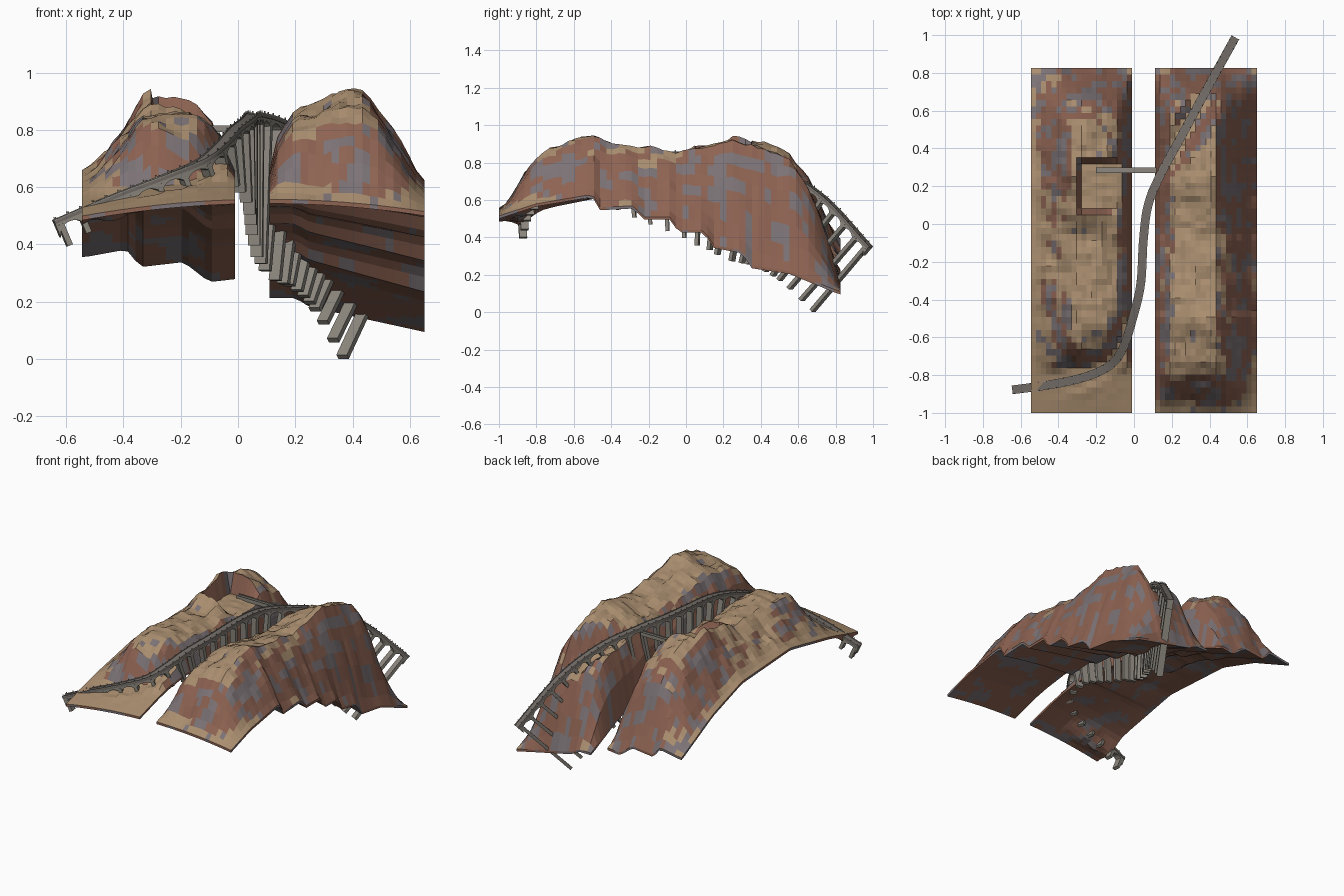
import bpy, bmesh, math, random
from mathutils import Vector, noise

if "Cube" in bpy.data.objects:
    bpy.data.objects.remove(bpy.data.objects["Cube"])
random.seed(4)

def mat(name, r, g, b):
    m = bpy.data.materials.new(name)
    m.diffuse_color = (r, g, b, 1)
    m.use_nodes = True
    m.node_tree.nodes["Principled BSDF"].inputs["Base Color"].default_value = m.diffuse_color
    return m

TAN = mat("tan_rock", .40, .27, .16)
RUST = mat("rust_rock", .27, .125, .085)
MAUVE = mat("mauve_rock", .20, .17, .18)
STONE = mat("grey_stone", .27, .25, .215)
ROAD = mat("road_surface", .17, .15, .135)

def lerp(table, t):
    if t <= table[0][0]:
        return table[0][1]
    for (a, va), (b, vb) in zip(table, table[1:]):
        if t <= b:
            return va + (vb - va) * (t - a) / (b - a)
    return table[-1][1]

def finish(name, bm, mats):
    bmesh.ops.recalc_face_normals(bm, faces=bm.faces)
    me = bpy.data.meshes.new(name)
    bm.to_mesh(me)
    bm.free()
    for m in mats:
        me.materials.append(m)
    ob = bpy.data.objects.new(name, me)
    bpy.context.collection.objects.link(ob)
    return ob

# ---- Viaduct route, evenly resampled from a spline through these points
CTRL = [Vector(p) for p in [
    (-.643, -.878, .478), (-.44, -.85, .565), (-.26, -.81, .635), (-.13, -.75, .69),
    (-.06, -.66, .745), (-.01, -.51, .80), (.035, -.32, .835), (.05, -.08, .85),
    (.075, .1, .85), (.14, .26, .83), (.27, .5, .76), (.40, .74, .61), (.535, .985, .345)]]
P = [2 * CTRL[0] - CTRL[1]] + CTRL + [2 * CTRL[-1] - CTRL[-2]]
fine = []
for i in range(1, len(P) - 2):
    p0, p1, p2, p3 = P[i - 1:i + 3]
    for k in range(30):
        t = k / 30
        fine.append(.5 * (2 * p1 + (p2 - p0) * t + (2 * p0 - 5 * p1 + 4 * p2 - p3) * t * t
                          + (3 * p1 - p0 - 3 * p2 + p3) * t ** 3))
fine.append(CTRL[-1])
dist = [0]
for a, b in zip(fine, fine[1:]):
    dist.append(dist[-1] + (b - a).length)
SPANS, SUB = 27, 10
N = SPANS * SUB

def at(u):
    d = u * dist[-1]
    return Vector([lerp([(dist[j], fine[j][c]) for j in range(len(fine))], d) for c in range(3)])

route = [at(i / N) for i in range(N + 1)]
frames = []
for i, p in enumerate(route):
    t = (route[min(i + 1, N)] - route[max(i - 1, 0)]).normalized()
    s = t.cross(Vector((0, 0, 1))).normalized()
    frames.append((p, t, s, s.cross(t)))

# ---- Terrain: bent, stepped ground level, then a ridge blended over it
LEFT = [(-1, .50), (-.7, .58), (-.3, .66), (.2, .63), (.5, .53), (.82, .37)]
RIGHT = [(-1, .515), (-.8, .58), (-.5, .63), (-.46, .56), (-.27, .57), (-.24, .51), (-.08, .51),
         (-.04, .44), (.1, .44), (.14, .36), (.3, .33), (.35, .25), (.55, .22), (.82, .11)]
STEPS = [(-.54, 0), (-.39, .06), (-.34, .01), (-.19, .06), (-.1, .01), (-.01, .04), (.11, 0), (.2, .02), (.25, 0)]

def ground(x, y):
    k = (x + .54) / 1.19
    hump = .05 * 4 * k * (1 - k) * max(0, min(1, .3 - y))
    step = lerp(STEPS, x) * max(0, min(1, (y + .4) / .6))
    return lerp(LEFT, y) * (1 - k) + lerp(RIGHT, y) * k + hump + step

# hanging rock below the front left corner
def underside(x, y):
    hang = .06 * max(0, 1 - abs(y + .88) / .1) * max(0, min(1, (-.2 - x) / .15))
    return ground(x, y) - .015 - hang * (.7 + .6 * noise.noise(Vector((x * 14, y * 14, 3))))

SLABS = {
    "left_cliff": dict(
        x=(-.545, -.01),
        fx=[(-.54, 0), (-.5, .1), (-.42, .45), (-.34, .9), (-.28, 1), (-.15, .9), (-.09, .78), (-.04, .5), (-.01, 0)],
        fy=[(-1, 0), (-.8, .06), (-.74, .35), (-.66, .8), (-.55, 1), (.55, 1), (.66, .8), (.76, .3), (.82, 0)],
        top=[(-1, .75), (-.7, .82), (-.5, .87), (-.1, .83), (.1, .89), (.25, .945), (.4, .92), (.6, .83), (.82, .72)]),
    "right_cliff": dict(
        x=(.11, .65),
        fx=[(.11, 0), (.13, .35), (.17, .6), (.2, .78), (.33, .94), (.43, 1), (.48, .82), (.58, .34), (.61, .15), (.65, 0)],
        fy=[(-1, 0), (-.95, .12), (-.88, .5), (-.8, .86), (-.72, .96), (-.5, 1), (.58, 1), (.66, .85), (.76, .35), (.82, 0)],
        top=[(-1, .82), (-.7, .9), (-.5, .94), (-.3, .9), (-.1, .87), (.1, .88), (.25, .925), (.4, .88), (.6, .82), (.82, .7)]),
}

def height(slab, x, y):
    base = ground(x, y)
    f = lerp(slab["fx"], x) * lerp(slab["fy"], y)
    z = base + (lerp(slab["top"], y) - base) * f
    rough = .03 * noise.noise(Vector((x * 9, y * 9, 1))) + .015 * noise.noise(Vector((x * 25, y * 25, 5)))
    z += rough * min(1, 6 * f * (1.15 - f))
    # square notch where the side bridge lands
    if -.28 < x < -.02 and .05 < y < .32:
        z = min(z, .79 + rough * .5)
    # keep the ground below the viaduct
    q = min(route[::3], key=lambda r: (r.x - x) ** 2 + (r.y - y) ** 2)
    d = math.hypot(q.x - x, q.y - y)
    if d < .12:
        z = min(z, q.z - .065 + max(0, d - .045) * 2.5)
    return max(z, base)

def build_cliff(name, slab, nx=20, ny=54):
    bm = bmesh.new()
    x0, x1 = slab["x"]
    up, low = [], []
    for j in range(ny + 1):
        y = -1 + 1.825 * j / ny
        ru, rl = [], []
        for i in range(nx + 1):
            x = x0 + (x1 - x0) * i / nx
            ru.append(bm.verts.new((x, y, height(slab, x, y))))
            rl.append(bm.verts.new((x, y, underside(x, y))))
        up.append(ru)
        low.append(rl)
    for j in range(ny):
        for i in range(nx):
            for g in (up, low):
                bm.faces.new((g[j][i], g[j][i + 1], g[j + 1][i + 1], g[j + 1][i]))
    # rim joining surface and underside
    loop = [(0, i) for i in range(nx)] + [(j, nx) for j in range(ny)] \
        + [(ny, i) for i in range(nx, 0, -1)] + [(j, 0) for j in range(ny, 0, -1)]
    for (a, b), (c, d) in zip(loop, loop[1:] + loop[:1]):
        bm.faces.new((low[a][b], low[c][d], up[c][d], up[a][b]))
    bmesh.ops.recalc_face_normals(bm, faces=bm.faces)
    # tan on gentle ground, patchy rust and mauve on steep rock
    for f in bm.faces:
        c = f.calc_center_median()
        n = noise.noise(Vector((c.x * 7, c.y * 7, c.z * 20))) + random.uniform(-.15, .15)
        f.material_index = 0 if f.normal.z > .68 + .3 * n else (2 if n > .17 else 1)
    finish(name, bm, (TAN, RUST, MAUVE))

for name, slab in SLABS.items():
    build_cliff(name, slab)

# ---- Viaduct parts
def sweep(bm, s0, s1, top, bottom):
    """Rectangular section along the route; bottom may vary with the index."""
    rings = []
    for i, (p, t, s, n) in enumerate(frames):
        b = bottom(i)
        rings.append([bm.verts.new(p + s * a + n * h) for a, h in ((s0, top), (s1, top), (s1, b), (s0, b))])
    for a, b in zip(rings, rings[1:]):
        for k in range(4):
            bm.faces.new((a[k], a[(k + 1) % 4], b[(k + 1) % 4], b[k]))
    bm.faces.new(rings[0])
    bm.faces.new(rings[-1])

def block(bm, frame, side, half_len, half_wide, top, bottom):
    p, t, s, n = frame
    v = [bm.verts.new(p + t * a * half_len + s * (side + b * half_wide) + n * h)
         for h in (bottom, top) for a, b in ((-1, -1), (1, -1), (1, 1), (-1, 1))]
    for q in ((0, 1, 2, 3), (4, 5, 6, 7), (0, 1, 5, 4), (1, 2, 6, 5), (2, 3, 7, 6), (3, 0, 4, 7)):
        bm.faces.new([v[k] for k in q])

# arches: underside rises to a half-round in every span
def arch(i):
    k = (i % SUB) / SUB * 2 - 1
    return -.018 - .04 * (1 - math.sqrt(max(0, 1 - k * k)))

bm = bmesh.new()
sweep(bm, -.02, .02, 0, arch)
finish("viaduct_arches", bm, [STONE])

bm = bmesh.new()
sweep(bm, -.023, .023, .004, lambda i: -.008)
finish("viaduct_deck", bm, [ROAD])

# piers stand square to the deck and get longer toward the back
LENGTH = [(0, .10), (.06, .07), (.22, .09), (.33, .22), (.42, .35), (.56, .5), (.67, .55), (.85, .52), (1, .485)]
bm = bmesh.new()
for k in range(SPANS + 1):
    i = min(max(k * SUB, 2), N - 2)
    block(bm, frames[i], 0, .010, .021, -.015, -lerp(LENGTH, i / N))
finish("viaduct_piers", bm, [STONE])

# parapets and railing posts on both sides
bm = bmesh.new()
for side in (-.021, .021):
    sweep(bm, side - .002, side + .002, .008, lambda i: .002)
    for i in range(1, N, 5):
        block(bm, frames[i], side, .002, .002, .015, .002)
finish("viaduct_railings", bm, [STONE])

# ---- Side bridge across the gap to the notch
bm = bmesh.new()
fr = (Vector((-.04, .285, .81)), Vector((1, 0, 0)), Vector((0, 1, 0)), Vector((0, 0, 1)))
block(bm, fr, 0, .16, .014, 0, -.018)
for side in (-.013, .013):
    block(bm, fr, side, .16, .002, .006, 0)
finish("side_bridge", bm, [STONE])
